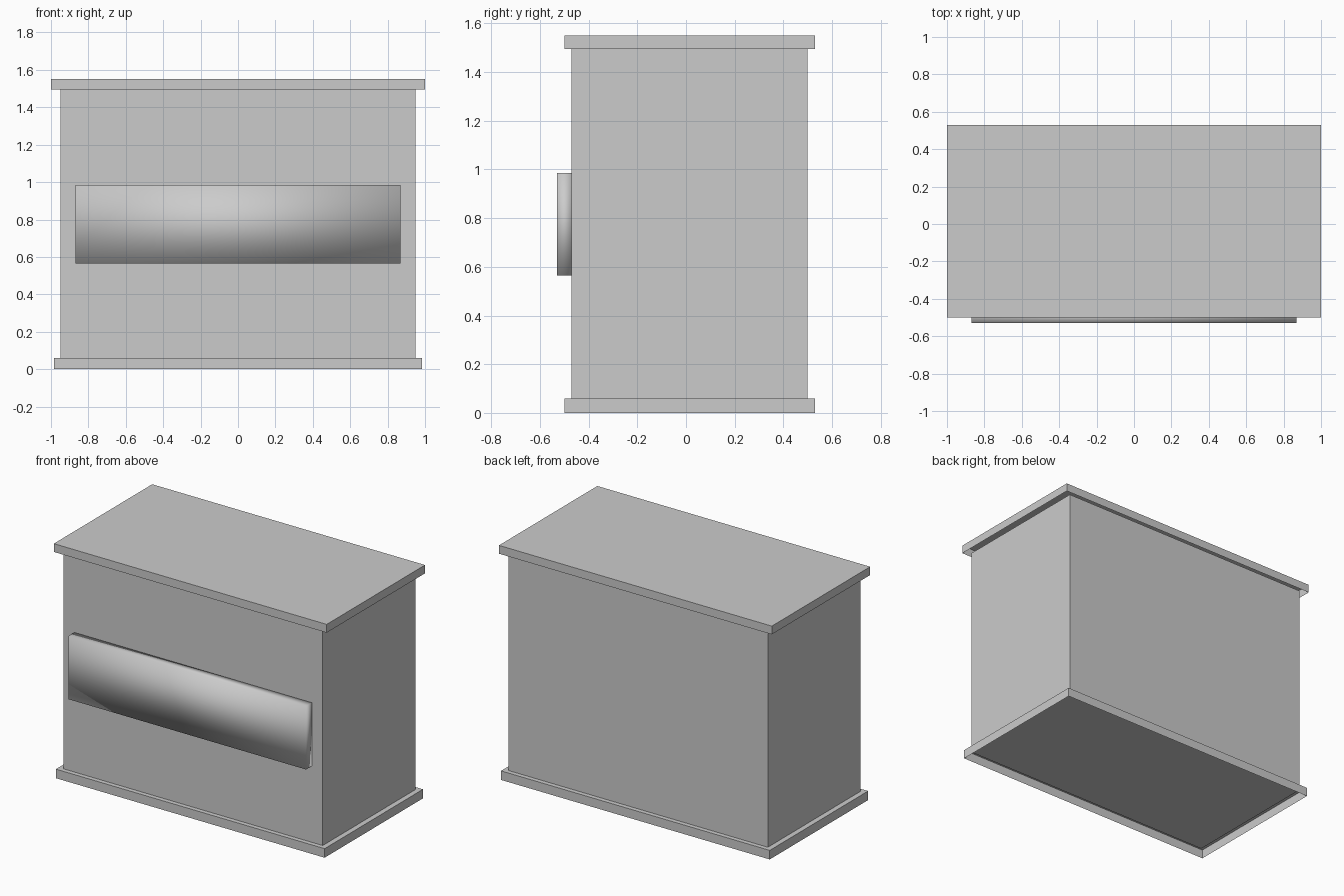
import bpy
import bmesh
from mathutils import Vector

cube = bpy.data.objects.get("Cube")
if cube:
    bpy.data.objects.remove(cube, do_unlink=True)

# Single plain grey finish
grey = bpy.data.materials.new("plain_grey")
grey.use_nodes = True
colour = (0.6, 0.6, 0.6, 1)
grey.diffuse_color = colour
grey.node_tree.nodes["Principled BSDF"].inputs["Base Color"].default_value = colour


def box(name, low, high, open_bottom=False, smooth=False):
    """Box between two corners, optionally hollow from below."""
    low, high = Vector(low), Vector(high)
    bm = bmesh.new()
    bmesh.ops.create_cube(bm, size=1)
    size, middle = high - low, (low + high) / 2
    for v in bm.verts:
        v.co = v.co * size + middle
    bm.normal_update()
    if open_bottom:
        bottom = [f for f in bm.faces if f.normal.z < -0.9]
        bmesh.ops.delete(bm, geom=bottom, context="FACES_ONLY")
    for f in bm.faces:
        f.smooth = smooth
    mesh = bpy.data.meshes.new(name)
    bm.to_mesh(mesh)
    bm.free()
    mesh.materials.append(grey)
    obj = bpy.data.objects.new(name, mesh)
    bpy.context.collection.objects.link(obj)
    return obj


# Main cabinet
box("cabinet_body", (-0.95, -0.47, 0.045), (0.95, 0.5, 1.5))

# Hollow trims around the foot and the top
box("base_trim", (-0.985, -0.5, 0), (0.985, 0.53, 0.06), open_bottom=True)
box("top_cap", (-1, -0.5, 1.495), (1, 0.53, 1.55), open_bottom=True)

# Softly shaded raised panel on the front
box("front_panel", (-0.87, -0.53, 0.565), (0.87, -0.465, 0.985), smooth=True)
